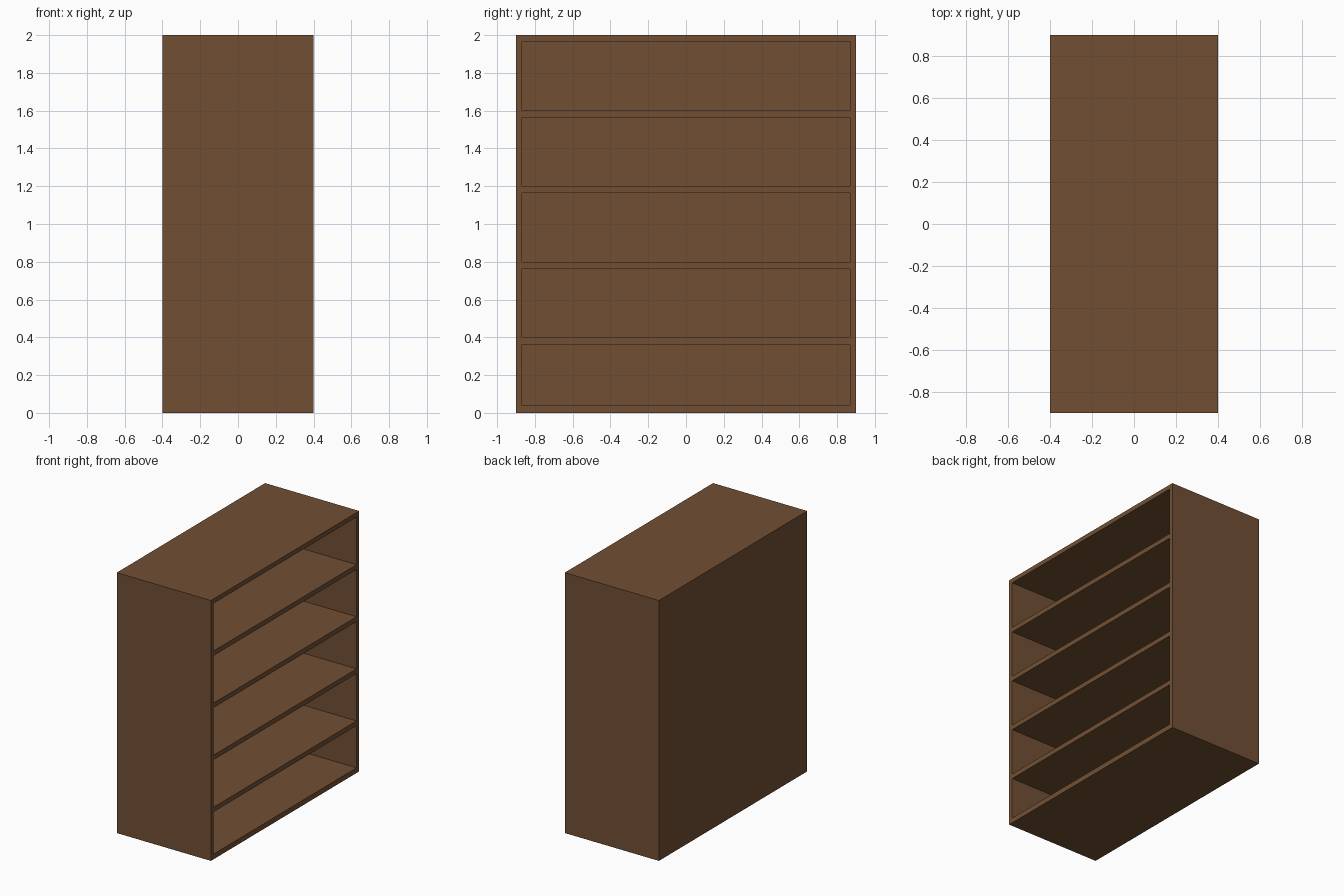
import bpy, bmesh
from mathutils import Matrix, Vector

if "Cube" in bpy.data.objects:
    bpy.data.objects.remove(bpy.data.objects["Cube"])

W, D, H = 0.8, 1.8, 2.0      # x, y, z sizes; the open side faces +x
SIDE, BOARD = 0.033, 0.037   # side wall and shelf thickness
BACK = 0.04

wood = bpy.data.materials.new("brown_wood")
wood.diffuse_color = (0.165, 0.078, 0.034, 1)
wood.use_nodes = True
wood.node_tree.nodes["Principled BSDF"].inputs["Base Color"].default_value = wood.diffuse_color


def finish(bm, name):
    bmesh.ops.recalc_face_normals(bm, faces=bm.faces)
    mesh = bpy.data.meshes.new(name)
    bm.to_mesh(mesh)
    bm.free()
    mesh.materials.append(wood)
    obj = bpy.data.objects.new(name, mesh)
    bpy.context.collection.objects.link(obj)
    return obj


def box(size, centre):
    bm = bmesh.new()
    bmesh.ops.create_cube(
        bm, size=1,
        matrix=Matrix.Translation(centre) @ Matrix.Diagonal((*size, 1)))
    return bm


# Carcass: a box hollowed out from its open face
bm = box((W, D, H), (0, 0, H / 2))
front = max(bm.faces, key=lambda f: f.calc_center_median().x)
bmesh.ops.inset_region(bm, faces=[front], thickness=SIDE, use_even_offset=True)
for v in front.verts:
    v.co.z = H - 0.035 if v.co.z > H / 2 else 0.04
hole = bmesh.ops.extrude_discrete_faces(bm, faces=[front])["faces"][0]
bmesh.ops.translate(bm, verts=hole.verts, vec=Vector((-(W - BACK), 0, 0)))
finish(bm, "bookcase_carcass")

# Four shelves, flush with the open face
for i in range(1, 5):
    top = i * 0.4
    finish(box((W - BACK, D - 2 * SIDE, BOARD), (BACK / 2, 0, top - BOARD / 2)),
           f"shelf_{i}")
